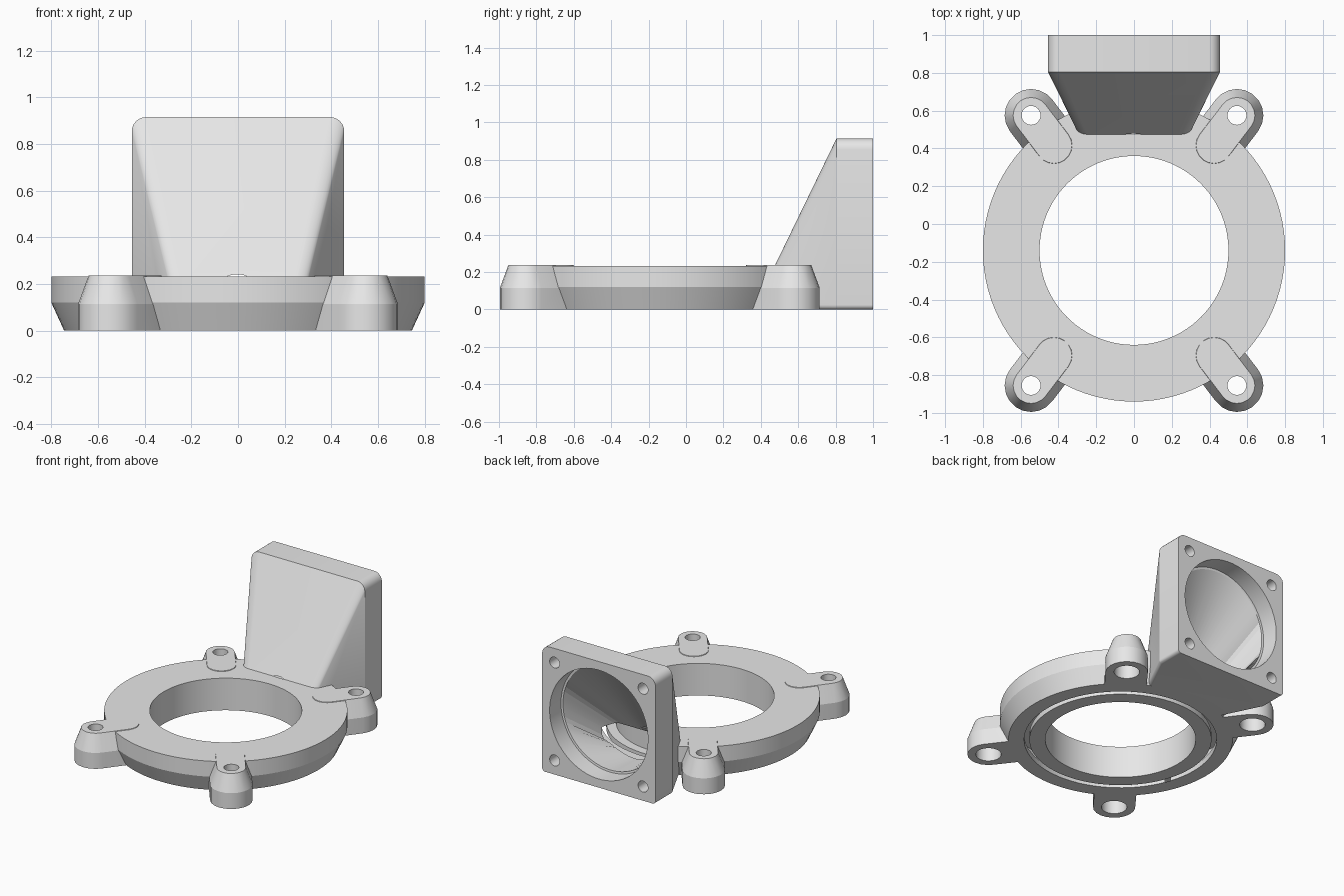
import bpy, bmesh, math
from math import sin, cos, pi, radians
from mathutils import Vector, Matrix

if "Cube" in bpy.data.objects:
    bpy.data.objects.remove(bpy.data.objects["Cube"])

RING_Y = -0.14          # centre of the ring on y
TOP = 0.233             # height of the ring

grey = bpy.data.materials.new("plain grey")
grey.use_nodes = True
grey.diffuse_color = (0.8, 0.8, 0.8, 1)
grey.node_tree.nodes["Principled BSDF"].inputs["Base Color"].default_value = (0.8, 0.8, 0.8, 1)


def finish(name, bm):
    bmesh.ops.recalc_face_normals(bm, faces=bm.faces)
    mesh = bpy.data.meshes.new(name)
    bm.to_mesh(mesh)
    bm.free()
    mesh.materials.append(grey)
    ob = bpy.data.objects.new(name, mesh)
    bpy.context.collection.objects.link(ob)
    return ob


def loft(name, sections, closed=False):
    """Skin a row of equal-length point loops; cap the ends or close the row."""
    bm = bmesh.new()
    loops = [[bm.verts.new(p) for p in s] for s in sections]
    n = len(loops[0])
    pairs = list(zip(loops, loops[1:]))
    if closed:
        pairs.append((loops[-1], loops[0]))
    else:
        bm.faces.new(loops[0])
        bm.faces.new(loops[-1])
    for a, b in pairs:
        for i in range(n):
            j = (i + 1) % n
            bm.faces.new((a[i], a[j], b[j], b[i]))
    return finish(name, bm)


def circle(x, y, z, r, n):
    return [Vector((x + r * cos(2 * pi * i / n), y + r * sin(2 * pi * i / n), z))
            for i in range(n)]


def lathe(name, profile, closed=True, n=96, x=0, y=RING_Y):
    return loft(name, [circle(x, y, z, r, n) for r, z in profile], closed)


def rounded_rect(y, hx, top, r_top, r_bottom):
    """Upright rectangle on z = 0 with rounded corners."""
    pts = []
    for k, (sx, r) in enumerate(((1, r_top), (-1, r_top), (-1, r_bottom), (1, r_bottom))):
        cz = top - r if k < 2 else r
        for i in range(7):
            a = radians(90 * k + 15 * i)
            pts.append(Vector((sx * (hx - r) + r * cos(a), y, cz + r * sin(a))))
    return pts


def upright_loop(y, cz, r=None, hx=0, hz=0, n=64, cx=0):
    """Circle, or rectangle sampled by angle, facing along y."""
    pts = []
    for i in range(n):
        a = 2 * pi * (i + 0.5) / n
        d = r or min(hx / abs(cos(a)), hz / abs(sin(a)))
        pts.append(Vector((cx + d * cos(a), y, cz + d * sin(a))))
    return pts


def combine(body, other, operation):
    mod = body.modifiers.new(operation, "BOOLEAN")
    mod.operation = operation
    mod.solver = "EXACT"
    mod.object = other
    bpy.context.view_layer.objects.active = body
    bpy.ops.object.modifier_apply(modifier=mod.name)
    bpy.data.objects.remove(other)


# Ring with a chamfered lower edge
body = lathe("ring_duct", [(0.5, 0), (0.745, 0), (0.8, 0.12), (0.8, TOP), (0.5, TOP)])

# Inlet: square flange tapering down into the ring
inlet = loft("inlet", [rounded_rect(1.0, 0.455, 0.915, 0.06, 0.025),
                       rounded_rect(0.805, 0.455, 0.915, 0.06, 0.025),
                       rounded_rect(0.45, 0.28, 0.183, 0.05, 0.025)])
combine(body, inlet, "UNION")

# Tapered screw bosses, each stretched towards the ring centre
boss_spots = [(sx * 0.545, y) for sx in (-1, 1) for y in (0.575, -0.855)]
for x, y in boss_spots:
    inward = Vector((-x, RING_Y - y, 0)).normalized() * 0.2
    bm = bmesh.new()
    for shift in (Vector((0, 0, 0)), inward):
        for r, z in ((0.14, 0), (0.14, 0.115), (0.095, TOP + 0.004)):
            for p in circle(x, y, z, r, 20):
                bm.verts.new(p + shift)
    hull = bmesh.ops.convex_hull(bm, input=bm.verts)
    loose = {v for v in bm.verts if not v.link_faces}
    bmesh.ops.delete(bm, geom=list(loose), context="VERTS")
    bmesh.ops.dissolve_limit(bm, angle_limit=radians(0.5), verts=bm.verts, edges=bm.edges)
    combine(body, finish("boss", bm), "UNION")

# Hollow air channel with a narrow outlet slot underneath
channel = lathe("channel", [(0.605, -0.05), (0.64, -0.05), (0.64, 0.04), (0.72, 0.04),
                            (0.76, 0.12), (0.76, 0.2), (0.54, 0.2), (0.54, 0.04),
                            (0.605, 0.04)])
combine(body, channel, "DIFFERENCE")

# Round fan opening narrowing to a flat throat
throat = loft("throat", [upright_loop(1.05, 0.4575, 0.395),
                         upright_loop(0.87, 0.4575, 0.395),
                         upright_loop(0.868, 0.4575, 0.38),
                         upright_loop(0.45, 0.12, None, 0.24, 0.078)])
combine(body, throat, "DIFFERENCE")

# Flange screw holes
for sx in (-1, 1):
    for sz in (-1, 1):
        hole = loft("flange_hole", [upright_loop(y, 0.4575 + sz * 0.355, 0.04, n=20, cx=sx * 0.355)
                                    for y in (0.86, 1.05)])
        combine(body, hole, "DIFFERENCE")

# Boss holes, wider from below
for x, y in boss_spots:
    hole = lathe("boss_hole", [(0.085, -0.05), (0.085, 0.15), (0.05, 0.151), (0.05, 0.3)],
                 closed=False, n=24, x=x, y=y)
    combine(body, hole, "DIFFERENCE")

bpy.ops.object.select_all(action="DESELECT")
body.select_set(True)
bpy.context.view_layer.objects.active = body
bpy.ops.object.shade_smooth_by_angle(angle=radians(20))
